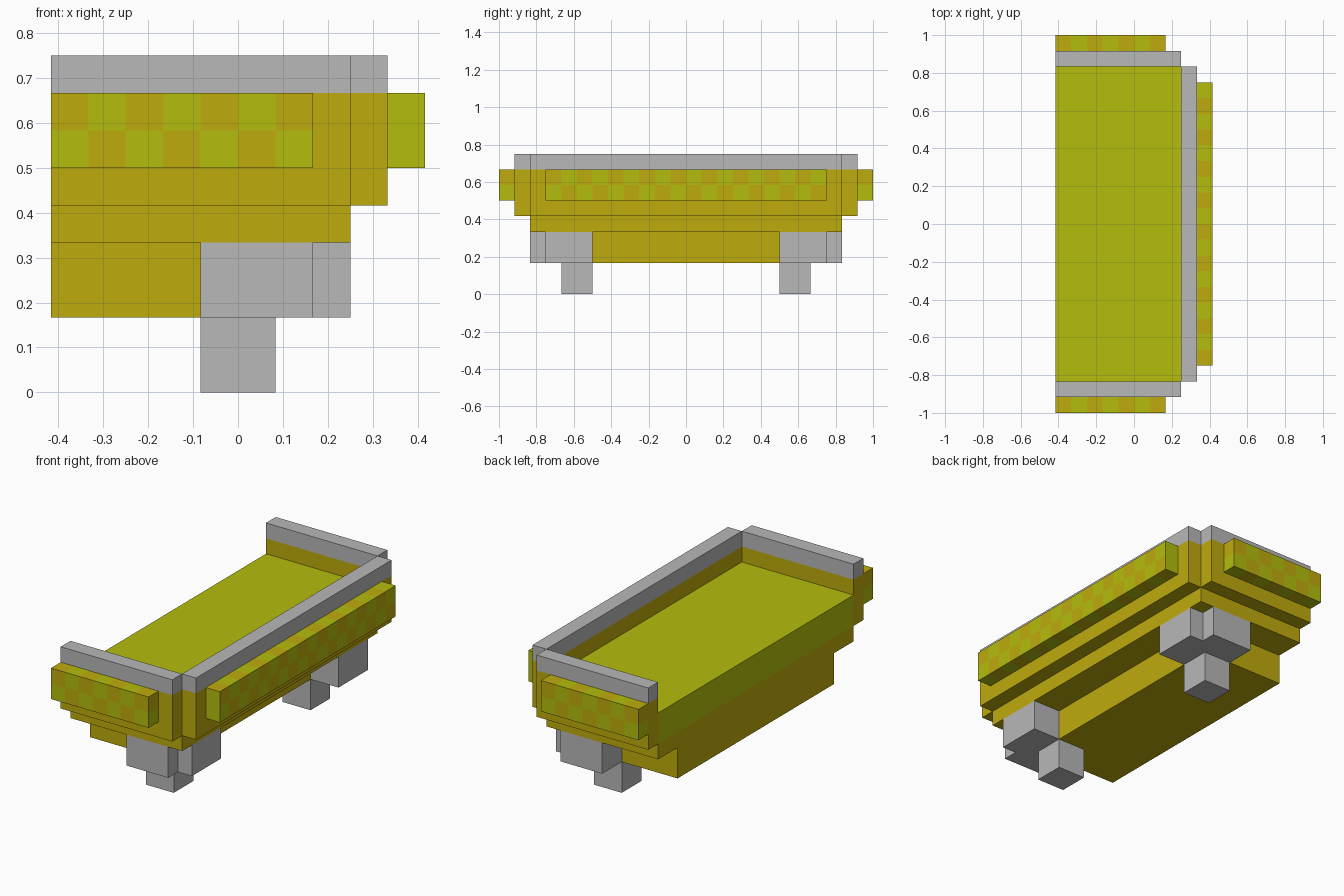
import bpy
import bmesh
from math import floor
from mathutils import Vector

U = 1 / 12  # grid unit used by every part

cube = bpy.data.objects.get("Cube")
if cube:
    bpy.data.objects.remove(cube, do_unlink=True)


def make_material(name, rgb):
    mat = bpy.data.materials.new(name)
    mat.use_nodes = True
    mat.diffuse_color = (*rgb, 1)
    mat.node_tree.nodes["Principled BSDF"].inputs["Base Color"].default_value = (*rgb, 1)
    return mat


MATERIALS = [
    make_material("gold", (0.521, 0.407, 0.004)),
    make_material("lime_green", (0.456, 0.515, 0.004)),
    make_material("light_grey", (0.479, 0.479, 0.479)),
]
GOLD, GREEN, GREY = range(3)


def prism(name, outline, z0, z1, rule, cuts=()):
    """Extrude an outline, cut it at (axis, position) planes, colour faces by a rule."""
    bm = bmesh.new()
    base = bm.faces.new([bm.verts.new((x, y, z0)) for x, y in outline])
    top = bmesh.ops.extrude_face_region(bm, geom=[base])["geom"]
    bmesh.ops.translate(bm, vec=(0, 0, z1 - z0),
                        verts=[g for g in top if isinstance(g, bmesh.types.BMVert)])
    for axis, pos in cuts:
        normal = Vector((0, 0, 0))
        normal[axis] = 1
        bmesh.ops.bisect_plane(bm, geom=bm.verts[:] + bm.edges[:] + bm.faces[:],
                               plane_co=normal * pos, plane_no=normal)
    bmesh.ops.recalc_face_normals(bm, faces=bm.faces[:])
    bm.normal_update()
    for f in bm.faces:
        f.material_index = rule(f.calc_center_median(), f.normal)
    bmesh.ops.scale(bm, vec=(U, U, U), verts=bm.verts[:])
    mesh = bpy.data.meshes.new(name)
    bm.to_mesh(mesh)
    bm.free()
    for mat in MATERIALS:
        mesh.materials.append(mat)
    obj = bpy.data.objects.new(name, mesh)
    bpy.context.collection.objects.link(obj)
    return obj


def box(name, x, y, z, rule, cuts=()):
    y = sorted(y)
    outline = [(x[0], y[0]), (x[1], y[0]), (x[1], y[1]), (x[0], y[1])]
    return prism(name, outline, z[0], z[1], rule, cuts)


def gold(c, n):
    return GOLD


def grey(c, n):
    return GREY


def bed_rule(c, n):
    # playing surface and the upper part of the open long side
    return GREEN if n.z > 0.5 or (n.x < -0.5 and c.z > 5) else GOLD


def rail_rule(c, n):
    return GREY if c.z > 8 else GOLD


def checker(axis, start):
    def rule(c, n):
        if axis == 1 and abs(n.y) > 0.5:
            return GREEN
        p = c - n * 0.1
        return GOLD if (floor(p[axis] - start) + (p.z < 7)) % 2 == 0 else GREEN
    return rule


# Table body
box("body_core", (-5, 1), (-8, 8), (2, 4), gold)
box("table_bed", (-5, 3), (-10, 10), (4, 7), bed_rule, [(2, 5)])

# Long side: rail with grey cap, checkered bumper
box("side_rail", (3, 4), (-10, 10), (5, 9), rail_rule, [(2, 8)])
box("side_bumper", (4, 5), (-9, 9), (6, 8), checker(1, -9),
    [(2, 7)] + [(1, i) for i in range(-8, 9)])

# Both ends: rail, bumper, corner bracket and foot
L_SHAPE = [(-1, 10), (2, 10), (2, 9), (3, 9), (3, 6), (1, 6), (1, 8), (-1, 8)]
for s, side in ((-1, "front"), (1, "back")):
    box(side + "_rail", (-5, 3), (s * 10, s * 11), (5, 9), rail_rule, [(2, 8)])
    box(side + "_bumper", (-5, 2), (s * 11, s * 12), (6, 8), checker(0, -5),
        [(2, 7)] + [(0, i) for i in range(-4, 2)])
    prism(side + "_leg_bracket", [(x, s * y) for x, y in L_SHAPE], 2, 4, grey)
    box(side + "_foot", (-1, 1), (s * 6, s * 8), (0, 2), grey)
